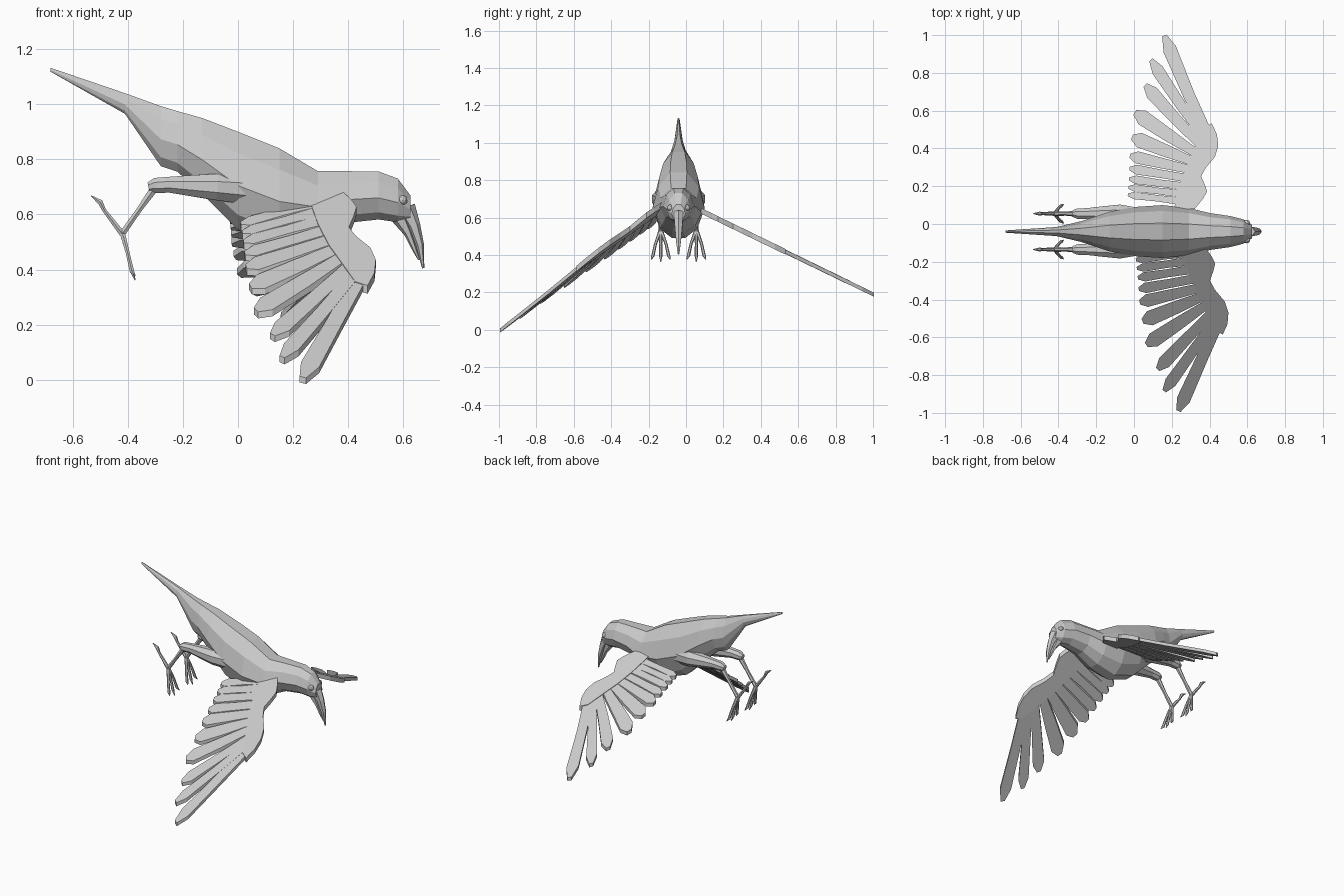
import bpy, bmesh, math
from mathutils import Vector

CY = -0.04  # body centre plane
grey = bpy.data.materials.new("plain_grey")
grey.diffuse_color = (0.6, 0.6, 0.6, 1)


def finish(bm, name):
    bmesh.ops.recalc_face_normals(bm, faces=bm.faces)
    me = bpy.data.meshes.new(name)
    bm.to_mesh(me)
    bm.free()
    me.materials.append(grey)
    ob = bpy.data.objects.new(name, me)
    bpy.context.collection.objects.link(ob)
    return ob


def skin(bm, rings):
    """Join equal rings of points into a closed skin."""
    vs = [[bm.verts.new(p) for p in r] for r in rings]
    n = len(vs[0])
    for a, b in zip(vs, vs[1:]):
        for i in range(n):
            j = (i + 1) % n
            bm.faces.new((a[i], a[j], b[j], b[i]))
    bm.faces.new(vs[0])
    bm.faces.new(vs[-1])


def tube(bm, pts, n=6):
    """Tapered tube through (x, y, z, radius) points."""
    ps = [Vector(p[:3]) for p in pts]
    rings = []
    for k, p in enumerate(ps):
        d = (ps[min(k + 1, len(ps) - 1)] - ps[max(k - 1, 0)]).normalized()
        u = d.cross(Vector((0, 1, 0))).normalized()
        v = d.cross(u)
        r = pts[k][3]
        rings.append([p + r * (math.cos(a) * u + math.sin(a) * v)
                      for a in (2 * math.pi * (i + 0.5) / n for i in range(n))])
    skin(bm, rings)


def plate(bm, outline, place, t):
    """Flat plate: outline in (x, span), put into space by place()."""
    ps = [Vector(place(x, d)) for x, d in outline]
    off = Vector((0, 0, t / 2))
    skin(bm, [[p - off for p in ps], [p + off for p in ps]])


# Body, neck, head and tail: x, top z, bottom z, half width
sections = [(-0.68, 1.132, 1.118, 0.006), (-0.41, 1.04, 0.965, 0.024),
            (-0.28, 0.993, 0.775, 0.055), (-0.22, 0.975, 0.755, 0.075),
            (-0.13, 0.95, 0.675, 0.105), (0.0, 0.90, 0.545, 0.13),
            (0.15, 0.84, 0.49, 0.14), (0.29, 0.757, 0.52, 0.125),
            (0.40, 0.757, 0.57, 0.098), (0.51, 0.756, 0.582, 0.082),
            (0.58, 0.73, 0.572, 0.064), (0.625, 0.67, 0.578, 0.036)]
half = [(0.32, 1), (0.78, 0.78), (1, 0.45), (0.72, 0.15), (0.25, 0)]
prof = half + [(-a, b) for a, b in reversed(half)]
bm = bmesh.new()
skin(bm, [[(x, CY + a * w, lo + b * (hi - lo)) for a, b in prof]
          for x, hi, lo, w in sections])
finish(bm, "body")

# Beak: upper and lower halves, curved downwards
for name, rows in (
        ("upper_beak", [(0.605, 0.625, 0.036, 0.03), (0.638, 0.56, 0.022, 0.024),
                        (0.66, 0.49, 0.014, 0.017), (0.672, 0.405, 0.004, 0.005)]),
        ("lower_beak", [(0.588, 0.585, 0.028, 0.028), (0.618, 0.53, 0.014, 0.02),
                        (0.642, 0.47, 0.008, 0.012), (0.657, 0.435, 0.003, 0.004)])):
    bm = bmesh.new()
    skin(bm, [[(x + math.cos(a) * h, CY + math.sin(a) * w, z + math.cos(a) * h * 0.4)
               for a in (math.pi * i / 3 for i in range(6))] for x, z, h, w in rows])
    finish(bm, name)

# Eyes
for s in (-1, 1):
    bm = bmesh.new()
    bmesh.ops.create_icosphere(bm, subdivisions=2, radius=0.018)
    bmesh.ops.translate(bm, verts=bm.verts, vec=(0.597, CY + s * 0.044, 0.652))
    finish(bm, "eye")


# Wings: one plan (x, span), placed on two slightly different slopes
def near_wing(x, d):
    return x, -d, 0.77 - 0.77 * d + (0.2 - 0.15 * d) * (x - 0.4)


def far_wing(x, d):
    e = d * (0.77 + 0.24 * d)
    return x - 0.035 - 0.04 * d, e, 0.675 - 0.485 * e


arm = [(0.36, 0.10), (0.41, 0.17), (0.43, 0.21), (0.42, 0.25), (0.402, 0.30),
       (0.43, 0.35), (0.48, 0.41), (0.50, 0.47), (0.495, 0.53), (0.47, 0.585),
       (0.425, 0.56), (0.38, 0.47), (0.33, 0.37), (0.29, 0.26), (0.25, 0.10)]
# Feathers: root x, root span, tip x, tip span, half width
feathers = [(0.455, 0.50, 0.235, 0.99, 0.036), (0.435, 0.50, 0.16, 0.885, 0.032),
            (0.41, 0.47, 0.125, 0.77, 0.035), (0.38, 0.43, 0.065, 0.64, 0.040),
            (0.36, 0.385, 0.045, 0.515, 0.040), (0.34, 0.34, 0.03, 0.415, 0.034),
            (0.32, 0.29, 0.025, 0.345, 0.028), (0.31, 0.24, 0.02, 0.285, 0.025),
            (0.30, 0.195, 0.015, 0.235, 0.023), (0.29, 0.15, 0.01, 0.19, 0.023)]
for name, place in (("near_wing", near_wing), ("far_wing", far_wing)):
    bm = bmesh.new()
    plate(bm, arm, place, 0.03)
    for i, (rx, rd, tx, td, w) in enumerate(feathers):
        r, t = Vector((rx, rd)), Vector((tx, td))
        d = (t - r).normalized()
        n = Vector((-d.y, d.x))
        stations = [(0, 0.024 if i else 0.03), (0.45, w * 0.86), (0.88, w), (1, w * 0.35)]
        a = [r.lerp(t, f) + n * h for f, h in stations]
        b = [r.lerp(t, f) - n * h for f, h in stations]
        plate(bm, a + b[::-1], place, 0.022 + 0.002 * (i % 2))
    finish(bm, name)

# Legs: thigh, shank and four toes on each side
for s in (-1, 1):
    y = CY + s * 0.095
    bm = bmesh.new()
    tube(bm, [(-0.325, y, 0.70, 0.018), (-0.30, y, 0.705, 0.03), (-0.25, y, 0.708, 0.031),
              (-0.18, y, 0.705, 0.04), (-0.08, y, 0.70, 0.052),
              (0.05, y - s * 0.03, 0.69, 0.06)], 8)
    finish(bm, "thigh")
    bm = bmesh.new()
    tube(bm, [(-0.30, y, 0.70, 0.017), (-0.36, y, 0.615, 0.011), (-0.42, y, 0.53, 0.013)])
    finish(bm, "shank")
    bm = bmesh.new()
    tube(bm, [(-0.42, y, 0.53, 0.012), (-0.485, y, 0.615, 0.008),
              (-0.50, y, 0.645, 0.011), (-0.533, y, 0.668, 0.002)])
    for k in (-1, 0, 1):
        tube(bm, [(-0.42, y, 0.535, 0.011), (-0.40, y + k * 0.028, 0.46, 0.008),
                  (-0.385, y + k * 0.042, 0.395, 0.009),
                  (-0.373, y + k * 0.05, 0.362 + 0.015 * abs(k), 0.002)])
    finish(bm, "toes")
